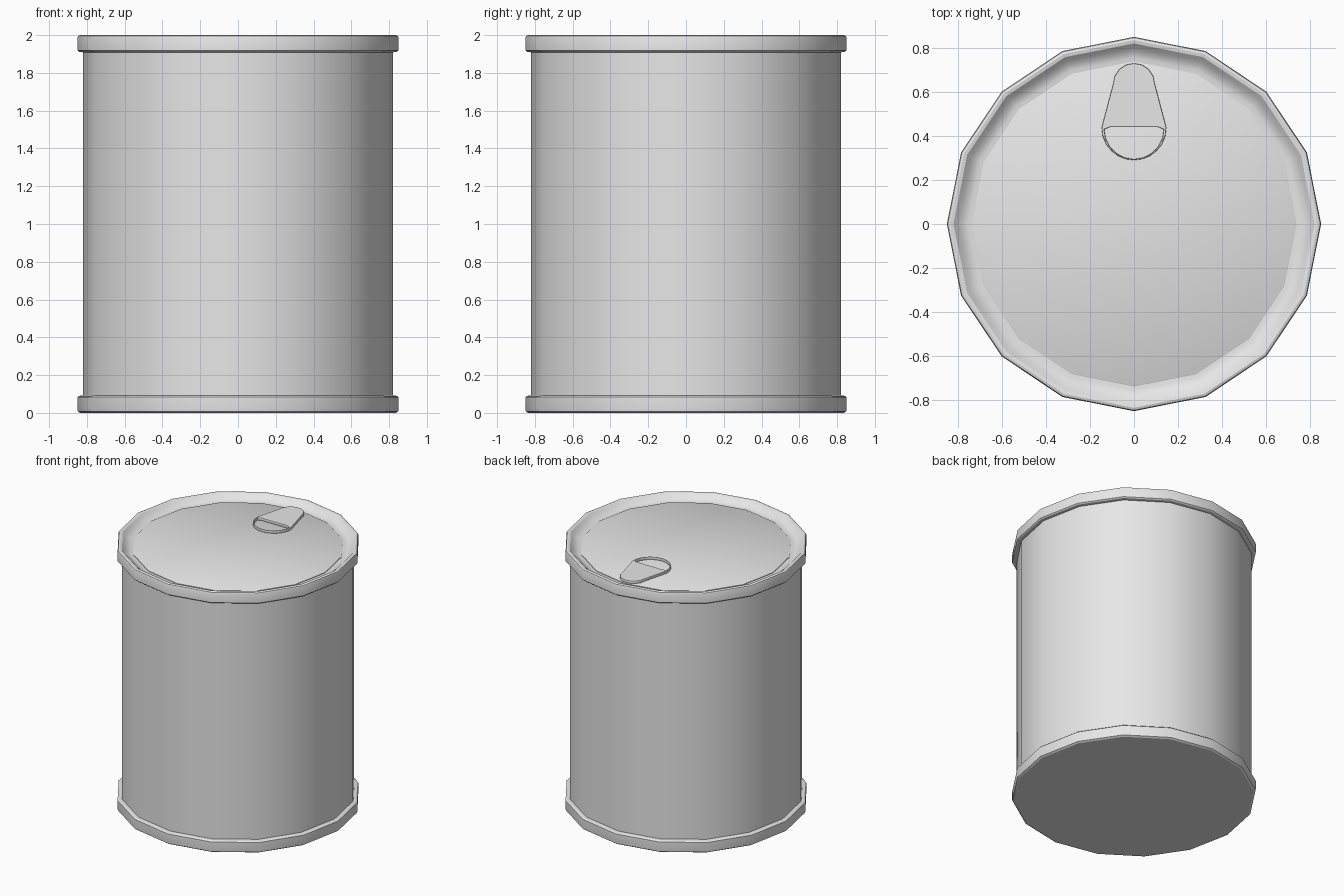
import bpy, bmesh, math

SIDES = 16

cube = bpy.data.objects.get("Cube")
if cube:
    bpy.data.objects.remove(cube, do_unlink=True)

metal = bpy.data.materials.new("tin_grey")
metal.use_nodes = True
GREY = (0.8, 0.8, 0.8, 1.0)
metal.diffuse_color = GREY
metal.node_tree.nodes["Principled BSDF"].inputs["Base Color"].default_value = GREY


def finish(obj):
    """Smooth the gentle facets and keep the hard edges."""
    bpy.ops.object.select_all(action="DESELECT")
    obj.select_set(True)
    bpy.context.view_layer.objects.active = obj
    bpy.ops.object.shade_smooth_by_angle(angle=math.radians(30))


def lathe(name, profile, ring=False):
    """Revolve (radius, height) points; ring joins last to first, else ends are capped."""
    bm = bmesh.new()
    loops = []
    for r, z in profile:
        angles = [math.tau * i / SIDES for i in range(SIDES)]
        loops.append([bm.verts.new((r * math.cos(a), r * math.sin(a), z)) for a in angles])
    pairs = list(zip(loops, loops[1:]))
    if ring:
        pairs.append((loops[-1], loops[0]))
    else:
        bm.faces.new(loops[0])
        bm.faces.new(loops[-1])
    for a, b in pairs:
        for i in range(SIDES):
            j = (i + 1) % SIDES
            bm.faces.new((a[i], a[j], b[j], b[i]))
    bmesh.ops.recalc_face_normals(bm, faces=bm.faces)
    mesh = bpy.data.meshes.new(name)
    bm.to_mesh(mesh)
    bm.free()
    mesh.materials.append(metal)
    obj = bpy.data.objects.new(name, mesh)
    bpy.context.collection.objects.link(obj)
    finish(obj)
    return obj


def arc(cy, r, start, steps):
    """Half circle of points centred on x = 0."""
    angles = [start + math.pi * i / steps for i in range(steps + 1)]
    return [(r * math.cos(a), cy + r * math.sin(a)) for a in angles]


# Can wall
lathe("can_body", [(0.82, 0.03), (0.82, 1.94)])

# Base with its raised seam, flat underneath
lathe("bottom_rim", [(0.835, 0), (0.848, 0.008), (0.85, 0.02),
                     (0.85, 0.083), (0.842, 0.09), (0.815, 0.094)])

# Top seam, dished on the inside down to the lid
lathe("top_rim", [(0.815, 1.908), (0.842, 1.912), (0.85, 1.919), (0.85, 1.985),
                  (0.846, 1.996), (0.835, 2.0), (0.82, 1.997), (0.80, 1.978),
                  (0.777, 1.962), (0.755, 1.957), (0.70, 1.957), (0.70, 1.92)], ring=True)

# Lid panel, slightly raised inside the seam
LID_TOP = 1.963
lathe("lid_panel", [(0.738, 1.945), (0.738, LID_TOP - 0.002), (0.734, LID_TOP)])

# Pull tab: tapered plate with a half-round finger hole
outline = arc(0.635, 0.095, 0, 8) + arc(0.437, 0.147, math.pi, 12)
hole = [(-0.11, 0.44)] + arc(0.43, 0.135, math.pi, 10)[0:] + [(0.11, 0.44)]
curve = bpy.data.curves.new("pull_tab", "CURVE")
curve.dimensions = "2D"
curve.fill_mode = "BOTH"
curve.extrude = 0.007
curve.bevel_depth = 0.004
curve.bevel_resolution = 1
curve.offset = -0.004
for pts in (outline, hole):
    spline = curve.splines.new("POLY")
    spline.points.add(len(pts) - 1)
    for p, (x, y) in zip(spline.points, pts):
        p.co = (x, y, 0, 1)
    spline.use_cyclic_u = True
curve.materials.append(metal)
tab = bpy.data.objects.new("pull_tab", curve)
tab.location.z = LID_TOP + 0.0105
bpy.context.collection.objects.link(tab)
bpy.ops.object.select_all(action="DESELECT")
tab.select_set(True)
bpy.context.view_layer.objects.active = tab
bpy.ops.object.convert(target="MESH")
finish(bpy.context.view_layer.objects.active)
